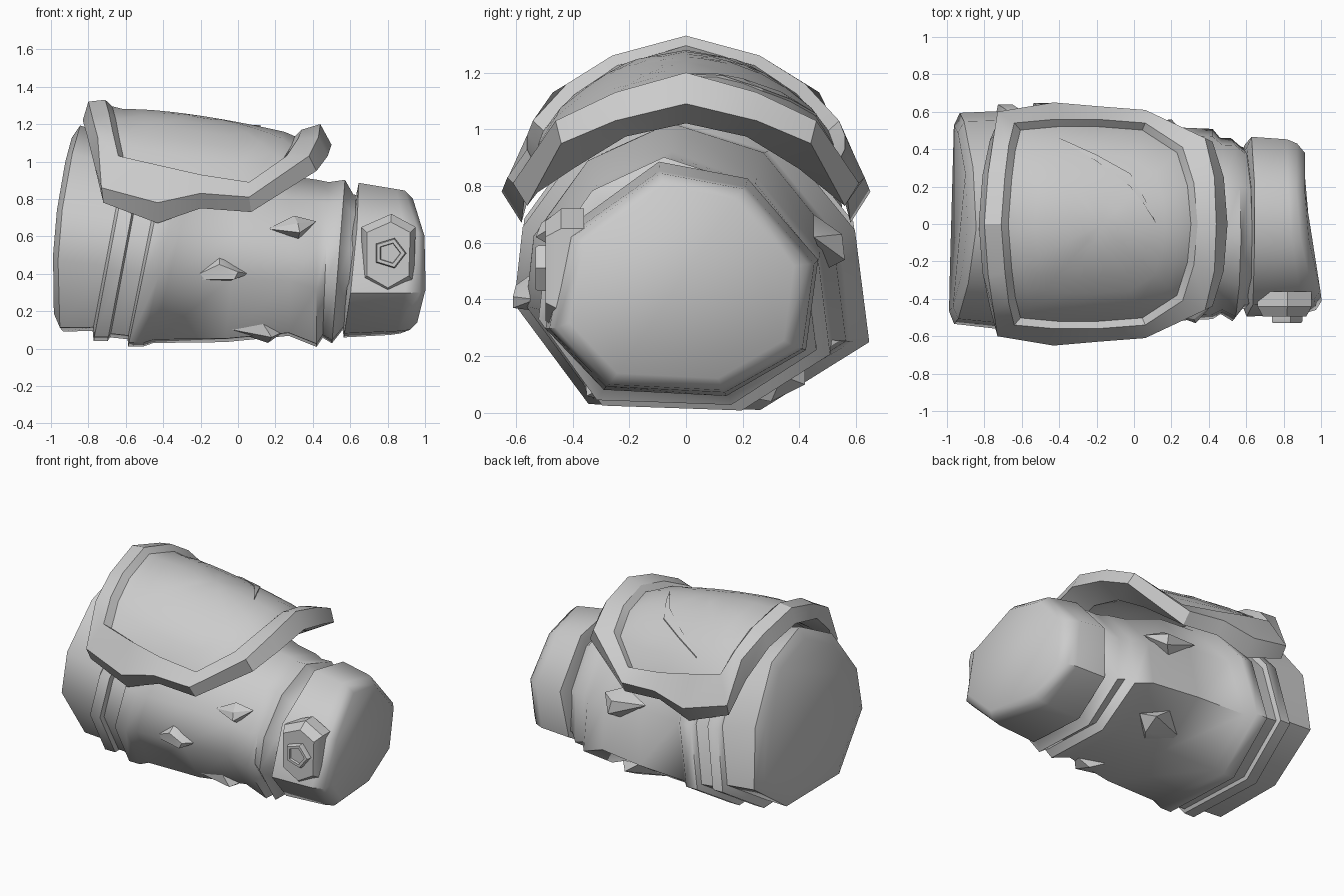
import bpy, bmesh, math
from mathutils import Vector

grey = bpy.data.materials.new("plain grey")
grey.diffuse_color = (0.6, 0.6, 0.6, 1)


def finish(name, bm, angle=30):
    """Turn a bmesh into a shaded object."""
    bmesh.ops.recalc_face_normals(bm, faces=bm.faces)
    me = bpy.data.meshes.new(name)
    bm.to_mesh(me)
    bm.free()
    me.materials.append(grey)
    ob = bpy.data.objects.new(name, me)
    bpy.context.collection.objects.link(ob)
    bpy.ops.object.select_all(action='DESELECT')
    ob.select_set(True)
    bpy.context.view_layer.objects.active = ob
    bpy.ops.object.shade_smooth_by_angle(angle=math.radians(angle))
    return ob


def bridge(bm, a, b):
    n = len(a)
    for i in range(n):
        j = (i + 1) % n
        bm.faces.new((a[i], a[j], b[j], b[i]))


def loft(name, section, mid, rings, angle=50):
    """Rings: x, lean with z, lean with y, scale y, scale z, centre y, centre z, bow."""
    bm = bmesh.new()
    loops = []
    for x, tz, ty, sy, sz, cy, cz, bow in rings:
        loop = []
        for y, z in section:
            py, pz = cy + (y - mid[0]) * sy, cz + (z - mid[1]) * sz
            px = x + tz * (pz - 0.5) + ty * py - bow * (pz - mid[1]) ** 2
            loop.append(bm.verts.new((px, py, pz)))
        loops.append(loop)
    for a, b in zip(loops, loops[1:]):
        bridge(bm, a, b)
    bm.faces.new(loops[0])
    bm.faces.new(loops[-1])
    return finish(name, bm, angle)


# Forearm with end cap, two leaning straps and wrist folds
arm = [(-0.04, 1.05), (0.32, 0.94), (0.59, 0.62), (0.64, 0.24), (0.26, 0.01),
       (-0.34, 0.03), (-0.60, 0.37), (-0.57, 0.63), (-0.36, 0.91)]
loft("forearm", arm, (0.02, 0.5), [
    (-0.975, 0.05, 0.03, 0.80, 0.92, 0.03, 0.62, -0.14),
    (-0.945, 0.05, 0.03, 0.91, 1.06, 0.03, 0.61, -0.14),
    (-0.70, 0.19, 0, 0.94, 0.97, 0.02, 0.57, 0),
    (-0.685, 0.19, 0, 1.00, 1.04, 0.02, 0.55, 0),
    (-0.61, 0.19, 0, 1.00, 1.04, 0.02, 0.55, 0),
    (-0.60, 0.19, 0, 0.95, 0.98, 0.02, 0.54, 0),
    (-0.50, 0.20, 0, 0.95, 0.98, 0.02, 0.53, 0),
    (-0.485, 0.21, 0, 1.01, 1.04, 0.02, 0.52, 0),
    (-0.40, 0.22, 0, 1.01, 1.04, 0.02, 0.52, 0),
    (-0.34, 0.24, 0, 0.93, 0.96, 0.01, 0.50, 0),
    (-0.02, 0.10, 0, 0.91, 0.95, 0.00, 0.50, 0),
    (0.28, 0.02, 0, 0.83, 0.82, 0.00, 0.47, 0),
    (0.42, 0.00, 0, 0.82, 0.86, 0.00, 0.43, 0),
    (0.47, 0.04, 0, 0.76, 0.80, -0.01, 0.45, 0),
    (0.54, 0.08, 0, 0.79, 0.84, -0.03, 0.44, 0),
    (0.59, 0.08, 0, 0.70, 0.70, -0.02, 0.44, 0),
    (0.68, 0.08, 0, 0.66, 0.66, -0.02, 0.44, 0)])

# Eight-sided cuff at the narrow end
cuff = [(-0.09, 0.845), (0.20, 0.79), (0.43, 0.525), (0.39, 0.23),
        (0.13, 0.08), (-0.27, 0.10), (-0.46, 0.30), (-0.40, 0.62)]
loft("cuff", cuff, (-0.02, 0.46), [
    (0.60, 0.10, 0, 0.95, 0.95, -0.02, 0.46, 0),
    (0.625, 0.10, 0, 1.08, 1.08, -0.02, 0.47, 0.1),
    (0.86, 0.02, -0.09, 1.05, 1.02, -0.02, 0.46, 0.2),
    (0.925, 0, -0.12, 1.00, 1.00, -0.02, 0.46, 0.3),
    (0.96, 0, -0.12, 0.89, 0.89, -0.02, 0.46, 0.3)])


def prism(name, outline, steps):
    """Stepped plate facing the front; steps are (y, scale)."""
    bm = bmesh.new()
    cx = sum(p[0] for p in outline) / len(outline)
    cz = sum(p[1] for p in outline) / len(outline)
    loops = [[bm.verts.new((cx + (x - cx) * s, y, cz + (z - cz) * s)) for x, z in outline]
             for y, s in steps]
    for a, b in zip(loops, loops[1:]):
        bridge(bm, a, b)
    bm.faces.new(loops[0])
    bm.faces.new(loops[-1])
    return finish(name, bm)


# Six-sided plate and five-sided stud on the cuff
prism("cuff_plate", [(0.66, 0.65), (0.82, 0.72), (0.95, 0.65), (0.94, 0.36),
                     (0.80, 0.28), (0.66, 0.36)], [(-0.36, 1.0), (-0.44, 1.0), (-0.495, 0.8)])
stud = [(0.81 + 0.09 * math.cos(math.radians(a)), 0.51 + 0.085 * math.sin(math.radians(a)))
        for a in range(0, 360, 72)]
prism("cuff_stud", stud, [(-0.47, 1.0), (-0.52, 1.0), (-0.53, 0.92), (-0.53, 0.68), (-0.515, 0.64)])

# Curved shell plate: half outlines from left middle round the front to right middle
rim_low = [(-0.83, 0, 1.22), (-0.81, -0.26, 1.15), (-0.77, -0.45, 0.99), (-0.72, -0.565, 0.78),
           (-0.43, -0.58, 0.67), (-0.20, -0.57, 0.75), (0.07, -0.56, 0.73),
           (0.42, -0.44, 0.95), (0.48, -0.25, 1.03), (0.50, 0, 1.09)]
rim_out = [(-0.80, 0, 1.32), (-0.78, -0.27, 1.24), (-0.75, -0.47, 1.13), (-0.73, -0.60, 0.86),
           (-0.43, -0.65, 0.78), (-0.20, -0.63, 0.83), (0.06, -0.61, 0.81),
           (0.38, -0.46, 1.03), (0.43, -0.25, 1.13), (0.44, 0, 1.20)]
rim_in = [(-0.71, 0, 1.33), (-0.69, -0.26, 1.26), (-0.67, -0.42, 1.16), (-0.64, -0.54, 1.03),
          (-0.42, -0.56, 0.98), (-0.20, -0.56, 0.93), (0.06, -0.54, 0.89),
          (0.26, -0.41, 1.03), (0.32, -0.22, 1.12), (0.34, 0, 1.17)]


def mirrored(half):
    return [Vector(p) for p in half] + [Vector((x, -y, z)) for x, y, z in half[-2:0:-1]]


def dome_z(x, y):
    crest = 1.28 - 0.17 * max(0, x + 0.55) ** 1.5
    return crest - (1.1 + 0.1 * x) * y * y


low, out, inner = mirrored(rim_low), mirrored(rim_out), mirrored(rim_in)
middle = Vector((-0.17, 0, 0))


def dome_loop(s, drop):
    pts = [middle + (p - middle) * s for p in inner]
    return [Vector((p.x, p.y, dome_z(p.x, p.y) - drop)) for p in pts]


groove = [Vector((p.x, p.y, q.z - 0.035)) for p, q in zip(dome_loop(0.93, 0), inner)]
sequence = [dome_loop(0.35, 0.09), dome_loop(0.7, 0.09), dome_loop(0.97, 0.12),
            low, out, inner, groove]
sequence += [dome_loop(s, 0) for s in (0.82, 0.66, 0.5, 0.34, 0.17)]
bm = bmesh.new()
loops = [[bm.verts.new(p) for p in pts] for pts in sequence]
for a, b in zip(loops, loops[1:]):
    bridge(bm, a, b)
for loop, drop in ((loops[0], 0.09), (loops[-1], 0)):
    tip = bm.verts.new((middle.x, 0, dome_z(middle.x, 0) - drop))
    for i in range(len(loop)):
        bm.faces.new((loop[i], loop[(i + 1) % len(loop)], tip))
finish("shell_plate", bm, 28)

# Long scratch ridge on the shell
bm = bmesh.new()
scratch = [(-0.40, 0.46), (-0.20, 0.37), (-0.02, 0.27), (0.06, 0.13),
           (0.12, 0.0), (0.05, 0.11), (-0.02, 0.20), (-0.20, 0.335)]
top = [bm.verts.new((x, y, dome_z(x, y) + 0.009)) for x, y in scratch]
bottom = [bm.verts.new((x, y, dome_z(x, y) - 0.02)) for x, y in scratch]
bridge(bm, bottom, top)
for ring in (top, bottom):
    for i in range(3):
        a, b, c, d = ring[i], ring[i + 1], ring[(7 - i)], ring[(8 - i) % 8]
        bm.faces.new((a, b, c) if a is d else (a, b, c, d))
    bm.faces.new((ring[3], ring[4], ring[5]))
finish("shell_scratch", bm)


def shard(name, points):
    """Pointed chip standing proud of the forearm."""
    bm = bmesh.new()
    for p in points:
        bm.verts.new(p)
    bmesh.ops.convex_hull(bm, input=bm.verts)
    finish(name, bm)


shard("front_chip", [(-0.27, -0.54, 0.37), (-0.10, -0.53, 0.50), (0.06, -0.53, 0.40),
                     (-0.05, -0.53, 0.36), (-0.02, -0.61, 0.37), (-0.10, -0.60, 0.45),
                     (0.0, -0.61, 0.41)])
shard("upper_chip", [(0.16, -0.47, 0.64), (0.30, -0.45, 0.71), (0.42, -0.43, 0.68),
                     (0.32, -0.46, 0.58), (0.33, -0.53, 0.62), (0.32, -0.51, 0.67)])
shard("back_chip", [(-0.06, 0.52, 0.65), (0.14, 0.45, 0.70), (0.30, 0.45, 0.62),
                    (0.14, 0.50, 0.51), (0.20, 0.56, 0.54), (0.18, 0.55, 0.63)])
shard("lower_front_chip", [(-0.08, -0.36, 0.11), (0.11, -0.36, 0.17), (0.26, -0.27, 0.10),
                           (0.08, -0.18, 0.06), (0.18, -0.35, 0.06), (0.16, -0.24, 0.03)])
shard("lower_back_chip", [(-0.14, 0.30, 0.10), (0.06, 0.42, 0.18), (0.24, 0.34, 0.13),
                          (0.08, 0.20, 0.06), (0.17, 0.42, 0.10), (0.16, 0.30, 0.04)])
